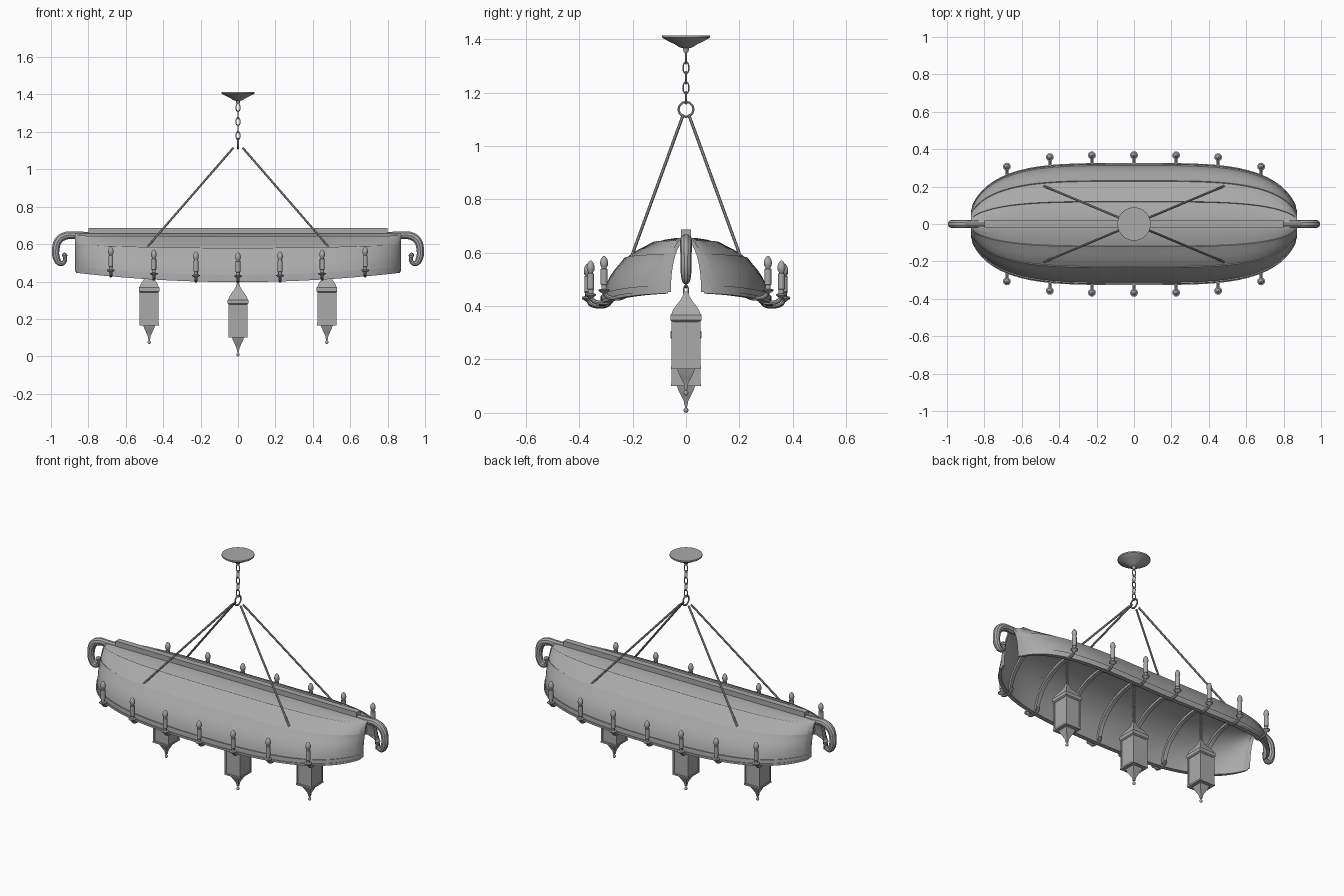
import bpy, bmesh, math
from mathutils import Vector, Matrix

if "Cube" in bpy.data.objects:
    bpy.data.objects.remove(bpy.data.objects["Cube"])

iron = bpy.data.materials.new("grey_iron")
iron.diffuse_color = (0.4, 0.4, 0.4, 1)
iron.use_nodes = True
iron.node_tree.nodes["Principled BSDF"].inputs["Base Color"].default_value = iron.diffuse_color
CANDLE_X = (-0.68, -0.45, -0.225, 0, 0.225, 0.45, 0.68)
TOP = 0.657


def half_width(x):
    return 0.312 * math.sqrt(1 - (x / 0.882) ** 4)


def rim_z(x):
    return 0.403 + 0.05 * (x / 0.87) ** 2


def section(x, deg, out):
    """Point on the hull section at x, pushed outwards by out."""
    a = math.radians(deg)
    z0 = rim_z(x)
    return Vector((x, (half_width(x) + out) * math.cos(a),
                   z0 + (TOP - z0 + out) * math.sin(a)))


def finish(ob, angle=35):
    ob.data.materials.clear()
    ob.data.materials.append(iron)
    bpy.ops.object.select_all(action='DESELECT')
    bpy.context.view_layer.objects.active = ob
    ob.select_set(True)
    bpy.ops.object.shade_smooth_by_angle(angle=math.radians(angle))
    return ob


def from_bmesh(name, bm, angle=35):
    bmesh.ops.recalc_face_normals(bm, faces=bm.faces)
    me = bpy.data.meshes.new(name)
    bm.to_mesh(me)
    bm.free()
    ob = bpy.data.objects.new(name, me)
    bpy.context.collection.objects.link(ob)
    return finish(ob, angle)


def loft(name, rings, closed=True, caps=True, angle=35):
    """Skin a list of point rings."""
    bm = bmesh.new()
    vs = [[bm.verts.new(p) for p in r] for r in rings]
    n = len(rings[0])
    for a, b in zip(vs, vs[1:]):
        for i in range(n if closed else n - 1):
            j = (i + 1) % n
            bm.faces.new((a[i], a[j], b[j], b[i]))
    if caps and closed:
        bm.faces.new(vs[0])
        bm.faces.new(vs[-1])
    return from_bmesh(name, bm, angle)


def lathe(name, profile, loc, sides=16):
    """Turn (radius, height) pairs around a vertical axis."""
    rings = [[Vector(loc) + Vector((r * math.cos(t), r * math.sin(t), z))
              for t in (2 * math.pi * k / sides for k in range(sides))] for r, z in profile]
    return loft(name, rings)


def square_stack(name, profile, loc):
    """Stack square rings from (half size, height) pairs."""
    rings = [[Vector(loc) + Vector((r * sx, r * 1.07 * sy, z))
              for sx, sy in ((-1, -1), (1, -1), (1, 1), (-1, 1))] for r, z in profile]
    return loft(name, rings, angle=20)


def box(name, center, size):
    bm = bmesh.new()
    bmesh.ops.create_cube(bm, size=1, matrix=Matrix.Translation(center) @ Matrix.Diagonal((*size, 1)))
    return from_bmesh(name, bm)


def tube(name, pts, radius, radii=None, cyclic=False, smooth=True, res=2):
    cu = bpy.data.curves.new(name, 'CURVE')
    cu.dimensions = '3D'
    cu.bevel_depth = radius
    cu.bevel_resolution = res
    cu.use_fill_caps = True
    cu.resolution_u = 5
    sp = cu.splines.new('BEZIER' if smooth else 'POLY')
    points = sp.bezier_points if smooth else sp.points
    points.add(len(pts) - 1)
    for i, p in enumerate(pts):
        if smooth:
            points[i].co = p
            points[i].handle_left_type = points[i].handle_right_type = 'AUTO'
        else:
            points[i].co = (*p, 1)
        points[i].radius = radii[i] if radii else 1
    sp.use_cyclic_u = cyclic
    ob = bpy.data.objects.new(name, cu)
    bpy.context.collection.objects.link(ob)
    bpy.ops.object.select_all(action='DESELECT')
    bpy.context.view_layer.objects.active = ob
    ob.select_set(True)
    bpy.ops.object.convert(target='MESH')
    return finish(bpy.context.object)


def link(name, center, width, height, along_y, wire):
    """Oval link standing in the yz plane or the xz plane."""
    c = Vector(center)
    pts = []
    for k in range(12):
        t = 2 * math.pi * k / 12
        s = width * math.cos(t)
        pts.append(c + Vector((0 if along_y else s, s if along_y else 0, height * math.sin(t))))
    return tube(name, pts, wire, cyclic=True, smooth=False, res=1)


# Overturned hull: lapped planks, open at both ends
half = [(0, .010), (7, .010), (7.1, .003)]
half += [(d, .003 - .003 * (d - 7) / 36) for d in (13, 19, 25, 31, 37)]
half += [(43, .005), (43.2, 0), (49, 0), (55, 0), (61, 0), (67.5, .004), (67.8, -.001), (75, 0), (83, 0)]
profile = half + [(90, 0)] + [(180 - d, o) for d, o in reversed(half)]
stations = [0.867 * math.sin(math.radians(a)) for a in range(-90, 91, 5)]
rings = []
for x in stations:
    outer = [section(x, d, o) for d, o in profile]
    inner = [section(x, d, -0.010) for d in range(180, -1, -10)]
    rings.append(outer + inner)
loft("hull", rings, angle=30)

# Rim rail and end trims
for s in (-1, 1):
    rail = []
    for x in stations:
        w, z = half_width(x), rim_z(x)
        rail.append([(x, s * (w + a), z + b) for a, b in ((-.012, -.006), (.014, -.006), (.014, .006), (-.012, .006))])
    loft("rim_rail", rail)
    loft("end_trim", [[section(s * x, d, o) for x, o in ((.858, .004), (.871, .004), (.871, -.012), (.858, -.012))]
                      for d in range(0, 181, 9)])

# Inner ribs
for x in CANDLE_X:
    loft("rib", [[section(x + dx, d, o) for dx, o in ((-.012, -.008), (.012, -.008), (.012, -.024), (-.012, -.024))]
                 for d in range(2, 179, 8)])

# Keel beam and curled stems
box("keel", (0, 0, 0.663), (1.6, 0.036, 0.046))
scroll = ((.79, .647), (.87, .647), (.92, .645), (.958, .622), (.974, .575),
          (.97, .525), (.95, .497), (.929, .505), (.925, .54))
for s in (-1, 1):
    tube("stem_scroll", [(s * x, 0, z) for x, z in scroll], 0.021,
         radii=(.9, 1, 1.05, 1.05, 1, .95, .75, .55, .5), res=3)
    lathe("scroll_tip", ((.003, -.014), (.012, -.008), (.015, 0), (.012, .008), (.003, .014)), (s * .927, 0, .54), 12)

# Candle arms, drip plates, candles and flames
for x in CANDLE_X:
    for s in (-1, 1):
        w, z = half_width(x), rim_z(x)
        y = w + 0.056
        arm = ((w - .035, z + .02), (w - .015, z), (w + .015, z - .004), (w + .045, z + .004), (y, z + .024))
        tube("candle_arm", [(x, s * a, b) for a, b in arm], 0.008)
        lathe("candle", ((.006, .012), (.012, .018), (.021, .024), (.021, .029), (.010, .031), (.010, .045),
                         (.013, .048), (.013, .105), (.009, .107), (.009, .111), (.014, .118),
                         (.015, .130), (.012, .142), (.007, .150), (.002, .154)), (x, s * y, z), 12)

# Hanging lanterns
for x, dz in ((-.475, .065), (0, 0), (.475, .065)):
    at = (x, 0, dz)
    square_stack("lantern_pane", ((.047, .105), (.047, .285)), at)
    for sx in (-1, 1):
        for sy in (-1, 1):
            box("lantern_post", (x + sx * .046, sy * .0495, dz + .192), (.009, .009, .18))
    square_stack("lantern_base", ((.052, .100), (.052, .110)), at)
    square_stack("lantern_band", ((.049, .276), (.055, .282), (.055, .302), (.050, .308)), at)
    square_stack("lantern_roof", ((.050, .306), (.047, .318), (.036, .336), (.022, .354), (.012, .372), (.007, .39)), at)
    square_stack("lantern_tail", ((.032, .101), (.027, .085), (.016, .062), (.008, .045), (.005, .025)), at)
    lathe("lantern_finial", ((.004, .030), (.004, .019), (.008, .014), (.009, .009), (.007, .004), (.002, 0)), at, 12)
    z, i = dz + .395, 0
    while z < .645:
        link("lantern_chain_link", (x, 0, z), .009, .019, i % 2 == 0, .003)
        z += .031
        i += 1

# Suspension rods
for sx in (-1, 1):
    for sy in (-1, 1):
        tube("suspension_rod", [(sx * .025, sy * .011, 1.115), (sx * .487, sy * .205, .583)], .006, smooth=False)

# Ring, chain and ceiling canopy
link("hanging_ring", (0, 0, 1.137), .028, .028, True, .005)
for i in range(5):
    link("chain_link", (0, 0, 1.18 + i * .0375), .011, .023, i % 2 == 1, .003)
lathe("canopy", ((.008, 1.350), (.012, 1.366), (.024, 1.369), (.040, 1.380), (.066, 1.392), (.085, 1.403),
                 (.089, 1.406), (.089, 1.414)), (0, 0, 0), 32)
